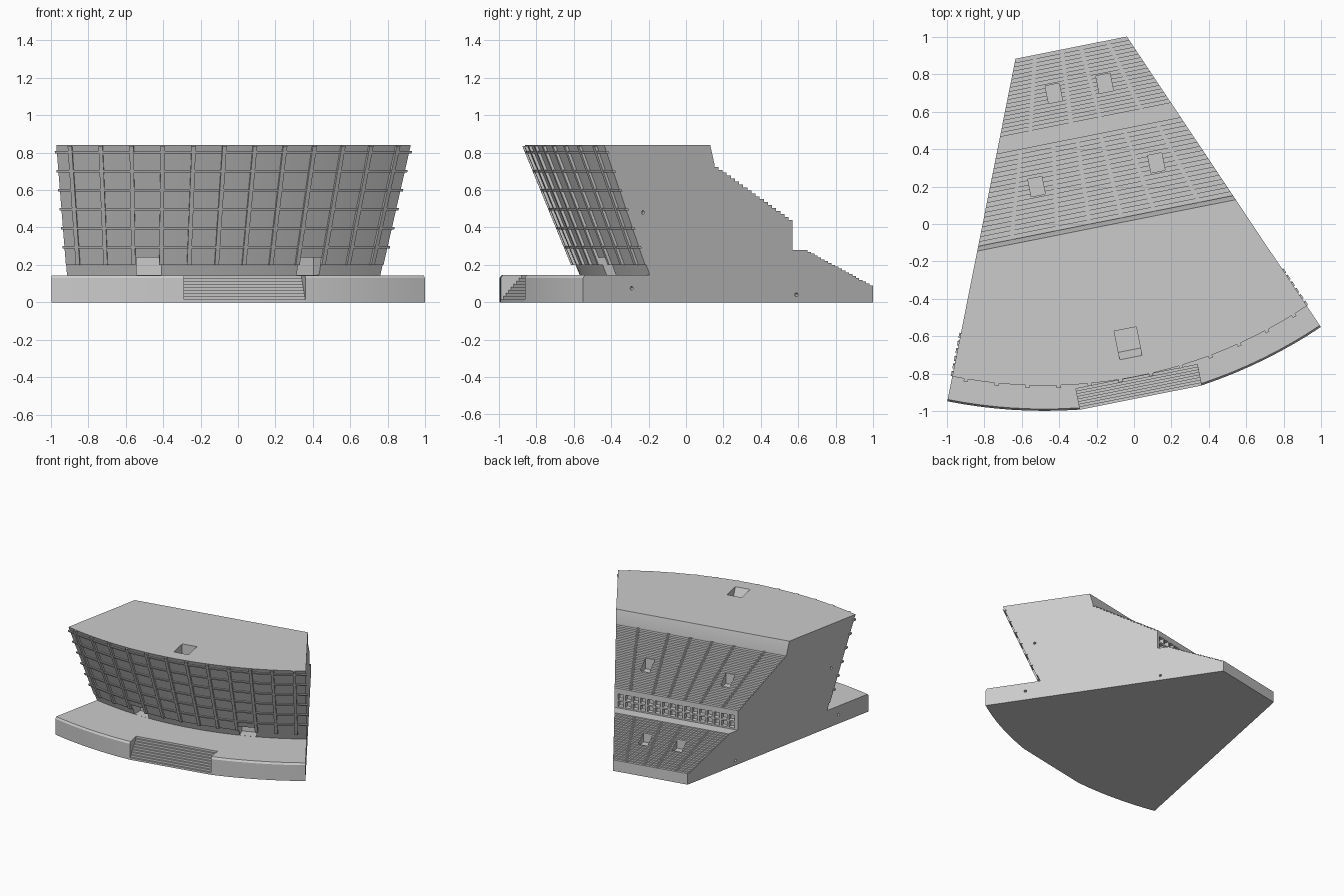
import bpy, bmesh
from math import sin, cos, tan, radians, pi

if "Cube" in bpy.data.objects:
    bpy.data.objects.remove(bpy.data.objects["Cube"], do_unlink=True)

APEX = (-0.478, 1.658)      # centre of the wedge-shaped plan
AXIS = 11.25                # direction of the wedge's middle line
HALF = 22.5                 # half opening angle

grey = bpy.data.materials.new("concrete_grey")
grey.use_nodes = True
grey.diffuse_color = (0.6, 0.6, 0.6, 1)
grey.node_tree.nodes["Principled BSDF"].inputs["Base Color"].default_value = (0.6, 0.6, 0.6, 1)


def place(u, v, z, turn=0):
    """u across, v outward from the apex, in a frame turned about the apex"""
    a = radians(AXIS + turn)
    return (APEX[0] + u * cos(a) + v * sin(a), APEX[1] + u * sin(a) - v * cos(a), z)


def skin(bm, rings):
    """Closed solid through a row of equal outlines"""
    rings = [[bm.verts.new(p) for p in ring] for ring in rings]
    n = len(rings[0])
    for r0, r1 in zip(rings, rings[1:]):
        for i in range(n):
            j = (i + 1) % n
            bm.faces.new((r0[i], r0[j], r1[j], r1[i]))
    bm.faces.new(rings[0])
    bm.faces.new(rings[-1])


def prism(bm, profile, u0, u1, turn=0):
    skin(bm, [[place(u, v, z, turn) for v, z in profile] for u in (u0, u1)])


def block(bm, u0, u1, v0, v1, z0, z1, turn=0):
    prism(bm, [(v0, z0), (v1, z0), (v1, z1), (v0, z1)], u0, u1, turn)


def sweep(bm, curved, straight=(), half=HALF, count=24):
    """Sweep a profile round the wedge: curved points follow arcs, straight ones chords"""
    rings = []
    for i in range(count + 1):
        t = -half + 2 * half * i / count
        ring = [place(0, r, z, t) for r, z in curved]
        ring += [place(0, v / cos(radians(t)), z, t) for v, z in straight]
        rings.append(ring)
    skin(bm, rings)


def finish(bm, name):
    bmesh.ops.recalc_face_normals(bm, faces=bm.faces)
    mesh = bpy.data.meshes.new(name)
    bm.to_mesh(mesh)
    bm.free()
    ob = bpy.data.objects.new(name, mesh)
    bpy.context.collection.objects.link(ob)
    mesh.materials.append(grey)
    return ob


def activate(ob):
    bpy.ops.object.select_all(action='DESELECT')
    ob.select_set(True)
    bpy.context.view_layer.objects.active = ob


def flight(v0, z0, v1, z1, count):
    """Stair outline rising from (v0, z0) to (v1, z1)"""
    pts = []
    for i in range(count):
        v = v0 + (v1 - v0) * i / count
        pts += [(v, z0 + (z1 - z0) * i / count), (v, z0 + (z1 - z0) * (i + 1) / count)]
    return pts


def facade(z):
    return 2.52 + 0.41 * (z - 0.84)


LOWER = (0.731, 0.08, 1.142, 0.28, 20)
UPPER = (1.209, 0.425, 1.698, 0.74, 20)
DECK, ROOF, SKIRT = 0.145, 0.84, 0.2

# Main body: plinth, leaning front wall, roof and two tiers of steps
bm = bmesh.new()
front = [(2.655, 0), (2.655, 0.13), (2.645, DECK), (facade(DECK) - 0.008, DECK),
         (facade(SKIRT) - 0.008, SKIRT), (facade(SKIRT), SKIRT), (facade(ROOF), ROOF)]
tiers = [(0.731, 0)] + flight(*LOWER) + [(1.209, 0.28)] + flight(*UPPER) + [(1.698, ROOF)]
sweep(bm, front, tiers[::-1])
body = finish(bm, "stand_body")

# Openings, all cut in one go
bm = bmesh.new()
# entrance stairs
steps = flight(2.635, 0, 2.507, DECK, 9)[1:]
prism(bm, [(2.635, -0.05)] + steps + [(2.507, 0.18), (2.8, 0.18), (2.8, -0.05)], -0.33, 0.33)
# front doors
for turn in (-11.2, 11.2):
    block(bm, -0.065, 0.065, 2.15, 2.4, DECK + 0.001, 0.24, turn)
# roof hatch with a sloping outer wall
prism(bm, [(2.26, 0.76), (2.375, 0.76), (2.415, ROOF), (2.43, 0.87), (2.26, 0.87)], -0.07, 0.05)
# access openings in the tiers
for side in (-1, 1):
    for u, v, floor, top in ((0.326, 1.375, 0.512, 0.8), (0.138, 0.905, 0.147, 0.35)):
        block(bm, side * u - 0.038, side * u + 0.038, v, v + 0.095, floor, top)
# window band between the tiers
for i in range(16):
    u = (i - 7.5) * 0.06
    for z in (0.292, 0.35):
        block(bm, u - 0.022, u + 0.022, 1.15, 1.245, z, z + 0.045)
# round sockets in both side walls
for turn in (-HALF, HALF):
    for v, z in ((2.27, 0.48), (2.343, 0.075), (1.284, 0.04)):
        ring = [(v + 0.01 * cos(k * pi / 6), z + 0.01 * sin(k * pi / 6)) for k in range(12)]
        prism(bm, ring, -0.02, 0.02, turn)
cutter = finish(bm, "opening_cutter")
cutter.hide_render = True

cut = body.modifiers.new("openings", 'BOOLEAN')
cut.operation, cut.solver, cut.object = 'DIFFERENCE', 'EXACT', cutter
activate(body)
bpy.ops.object.modifier_apply(modifier=cut.name)
bpy.data.objects.remove(cutter, do_unlink=True)
bpy.ops.object.shade_smooth_by_angle(angle=radians(15))

# Upright ribs on the front wall
bm = bmesh.new()
for i in range(12):
    low, high = SKIRT, ROOF - 0.004
    prism(bm, [(facade(low) - 0.01, low), (facade(low) + 0.016, low),
               (facade(high) + 0.016, high), (facade(high) - 0.01, high)],
          -0.011, 0.011, -20.8 + 3.76 * i)
finish(bm, "facade_ribs")

# Level rails round the front wall
bm = bmesh.new()
for i in range(6):
    z0 = 0.287 + 0.1015 * i
    z1 = z0 + 0.014
    sweep(bm, [(facade(z0) - 0.01, z0), (facade(z0) + 0.012, z0),
               (facade(z1) + 0.012, z1), (facade(z1) - 0.01, z1)], half=HALF + 0.2)
rails = finish(bm, "facade_rails")
activate(rails)
bpy.ops.object.shade_smooth_by_angle(angle=radians(15))

# Narrow aisles: half steps laid on both tiers
bm = bmesh.new()
for (v0, z0, v1, z1, count), turns in ((LOWER, (4, 15)), (UPPER, (3, 9, 17))):
    tread, rise = (v1 - v0) / count, (z1 - z0) / count
    for turn in [s * t for t in turns for s in (-1, 1)]:
        for i in range(1, count):
            v, z = v0 + tread * i, z0 + rise * i
            u = v * tan(radians(turn))
            block(bm, u - 0.01, u + 0.01, v - tread / 2, v + 0.002, z - 0.002, z + rise / 2)
finish(bm, "tier_aisles")
